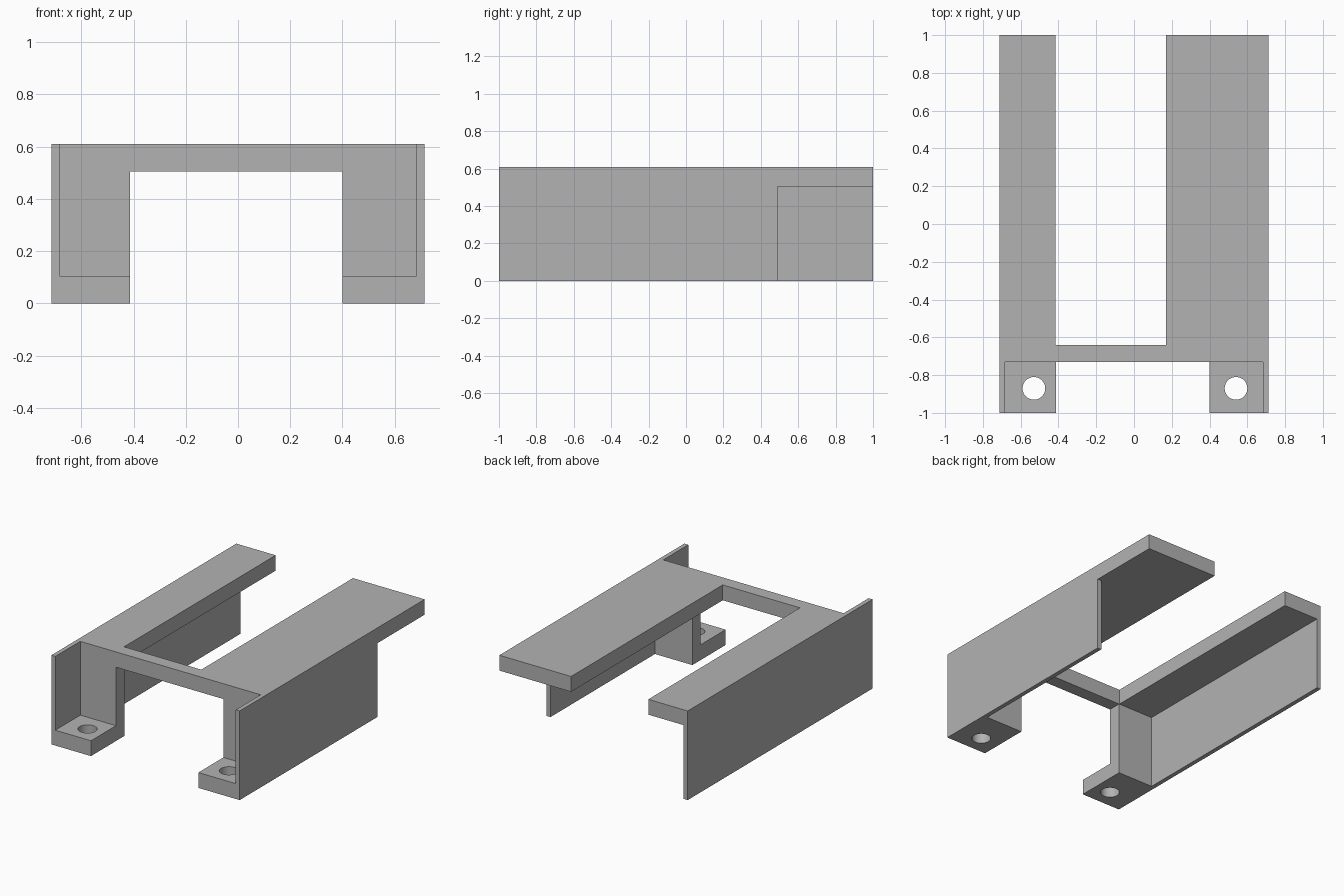
import bpy, bmesh, math
from mathutils import Matrix, Vector

cube = bpy.data.objects.get("Cube")
if cube:
    bpy.data.objects.remove(cube, do_unlink=True)

gray = bpy.data.materials.new("plain gray")
gray.use_nodes = True
color = (0.45, 0.45, 0.45, 1)
gray.diffuse_color = color
gray.node_tree.nodes["Principled BSDF"].inputs["Base Color"].default_value = color

TOP, DECK, FOOT = 0.61, 0.505, 0.105     # heights
FRONT, POST, BACK = -0.73, -0.64, 1.0    # depths
WALL = 0.03


def add_object(name, bm):
    mesh = bpy.data.meshes.new(name)
    bm.to_mesh(mesh)
    bm.free()
    mesh.materials.append(gray)
    obj = bpy.data.objects.new(name, mesh)
    bpy.context.collection.objects.link(obj)
    return obj


def box(name, x, y, z):
    bm = bmesh.new()
    lo, hi = Vector((x[0], y[0], z[0])), Vector((x[1], y[1], z[1]))
    bmesh.ops.create_cube(bm, size=1, matrix=Matrix.Translation((lo + hi) / 2)
                          @ Matrix.Diagonal((*(hi - lo), 1)))
    return add_object(name, bm)


def screw_hole(name, x):
    bm = bmesh.new()
    bmesh.ops.create_cone(bm, cap_ends=True, segments=48, radius1=0.06, radius2=0.06,
                          depth=0.4, matrix=Matrix.Translation((x, -0.87, 0.05)))
    return add_object(name, bm)


def combine(target, tool, operation):
    mod = target.modifiers.new(operation.lower(), 'BOOLEAN')
    mod.operation, mod.solver, mod.object = operation, 'EXACT', tool
    bpy.context.view_layer.objects.active = target
    bpy.ops.object.modifier_apply(modifier=mod.name)
    bpy.data.objects.remove(tool, do_unlink=True)


# Crossbar joining the two sides
frame = box("mounting_frame", (-0.713, 0.713), (FRONT, POST), (DECK, TOP))

# Each side: outer edge, foot inner edge, shelf inner edge, wall end, hole centre
sides = {
    "right": (-0.713, -0.413, -0.415, BACK, -0.53),
    "left": (0.713, 0.40, 0.17, 0.49, 0.54),
}
for side, (outer, inner, shelf, wall_end, hole) in sides.items():
    wall = outer - math.copysign(WALL, outer)
    span = lambda a, b: (min(a, b), max(a, b))
    parts = [
        box(side + "_shelf", span(outer, shelf), (FRONT, BACK), (DECK, TOP)),
        box(side + "_wall", span(outer, wall), (-1, wall_end), (0, TOP)),
        box(side + "_post", span(outer, inner), (FRONT, POST), (0, TOP)),
        box(side + "_foot", span(outer, inner), (-1, POST), (0, FOOT)),
    ]
    for part in parts:
        combine(frame, part, 'UNION')
    combine(frame, screw_hole(side + "_hole", hole), 'DIFFERENCE')

# Merge flat regions and smooth only the hole walls
bm = bmesh.new()
bm.from_mesh(frame.data)
bmesh.ops.remove_doubles(bm, verts=bm.verts, dist=0.0001)
bmesh.ops.dissolve_limit(bm, angle_limit=math.radians(1), verts=bm.verts, edges=bm.edges)
bm.to_mesh(frame.data)
bm.free()
bpy.ops.object.select_all(action='DESELECT')
frame.select_set(True)
bpy.context.view_layer.objects.active = frame
bpy.ops.object.shade_smooth_by_angle(angle=math.radians(30))
